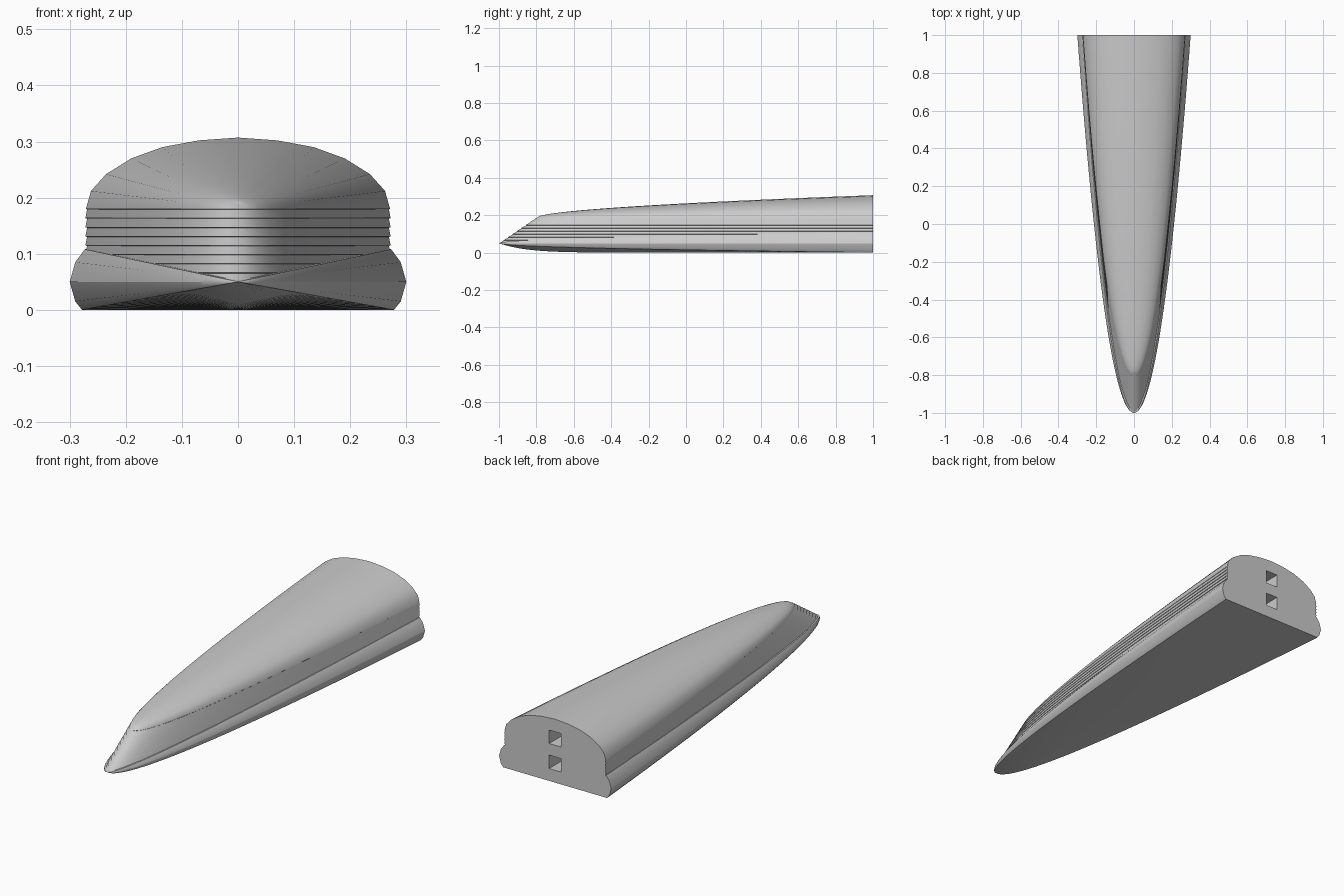
import bpy, bmesh, math

if "Cube" in bpy.data.objects:
    bpy.data.objects.remove(bpy.data.objects["Cube"])

paint = bpy.data.materials.new("plain grey")
paint.use_nodes = True
GREY = (0.6, 0.6, 0.6, 1)
paint.diffuse_color = GREY
paint.node_tree.nodes["Principled BSDF"].inputs["Base Color"].default_value = GREY

STEPS = 40


def loft(name, rails):
    """Each rail runs from a tip on the centre plane back to y = 1:
    (back x, back z, tip y, tip z, height curve)."""
    bm = bmesh.new()
    loop = rails + [(-r[0],) + r[1:] for r in reversed(rails) if r[0] > 0]
    grid = []
    for x, z, y0, z0, curve in loop:
        line = []
        for i in range(STEPS + 1):
            s = i / STEPS
            line.append(bm.verts.new((x * s, y0 + (1 - y0) * s * s,
                                      z0 + (z - z0) * curve(s))))
        grid.append(line)
    n = len(grid)
    for k in range(n):
        a, b = grid[k], grid[(k + 1) % n]
        for i in range(STEPS):
            bm.faces.new((a[i], a[i + 1], b[i + 1], b[i]))
    bm.faces.new([line[-1] for line in grid])
    bm.faces.new([line[0] for line in grid])
    bmesh.ops.remove_doubles(bm, verts=bm.verts, dist=0.0002)
    bmesh.ops.recalc_face_normals(bm, faces=bm.faces)
    mesh = bpy.data.meshes.new(name)
    bm.to_mesh(mesh)
    bm.free()
    obj = bpy.data.objects.new(name, mesh)
    bpy.context.collection.objects.link(obj)
    mesh.materials.append(paint)
    return obj


def linear(s):
    return s


def quick(s):
    return 1 - (1 - s * s) ** 14


def crown(s):
    return s ** 1.14


# Lower skirt: every rail fans out from the nose point
skirt_profile = [(0.278, 0), (0.29, 0.015), (0.30, 0.05),
                 (0.29, 0.085), (0.273, 0.108)]
skirt = loft("lower_skirt",
             [(0, 0, -0.998, 0.05, quick)]
             + [(x, z, -1, 0.05, linear) for x, z in skirt_profile])

# Upper body: stacked horizontal ribs under a rounded crown
def tip_y(z):
    return -1 + (z - 0.05) * 1.45


rails = []
RIBS, LOW, PITCH = 8, 0.05, 0.0162
for k in range(RIBS):
    z = LOW + k * PITCH
    top = z + PITCH - 0.001
    rails.append((0.272, z, tip_y(z), z, linear))
    rails.append((0.269, top, tip_y(top) + 0.006, top, linear))
crown_profile = [(0.271, 0.18), (0.262, 0.212), (0.235, 0.242), (0.19, 0.27),
                 (0.135, 0.29), (0.07, 0.302), (0, 0.307)]
for x, z in crown_profile:
    f = (z - 0.18) / 0.127
    rails.append((x, z, -0.81 + 0.02 * f, 0.18 + 0.01 * f, crown))
body = loft("upper_body", rails)

# Square sockets in the flat rear face
bm = bmesh.new()
for z in (0.092, 0.213):
    made = bmesh.ops.create_cube(bm, size=1)["verts"]
    bmesh.ops.scale(bm, verts=made, vec=(0.065, 0.4, 0.065))
    bmesh.ops.translate(bm, verts=made, vec=(0, 1, z))
mesh = bpy.data.meshes.new("socket_cutter")
bm.to_mesh(mesh)
bm.free()
cutter = bpy.data.objects.new("socket_cutter", mesh)
cutter.hide_render = True
mesh.materials.append(paint)
bpy.context.collection.objects.link(cutter)

for obj in (skirt, body):
    bpy.ops.object.select_all(action="DESELECT")
    obj.select_set(True)
    bpy.context.view_layer.objects.active = obj
    cut = obj.modifiers.new("sockets", "BOOLEAN")
    cut.operation = "DIFFERENCE"
    cut.solver = "EXACT"
    cut.object = cutter
    bpy.ops.object.modifier_apply(modifier=cut.name)
    bpy.ops.object.shade_smooth_by_angle(angle=math.radians(30))
bpy.data.objects.remove(cutter)
